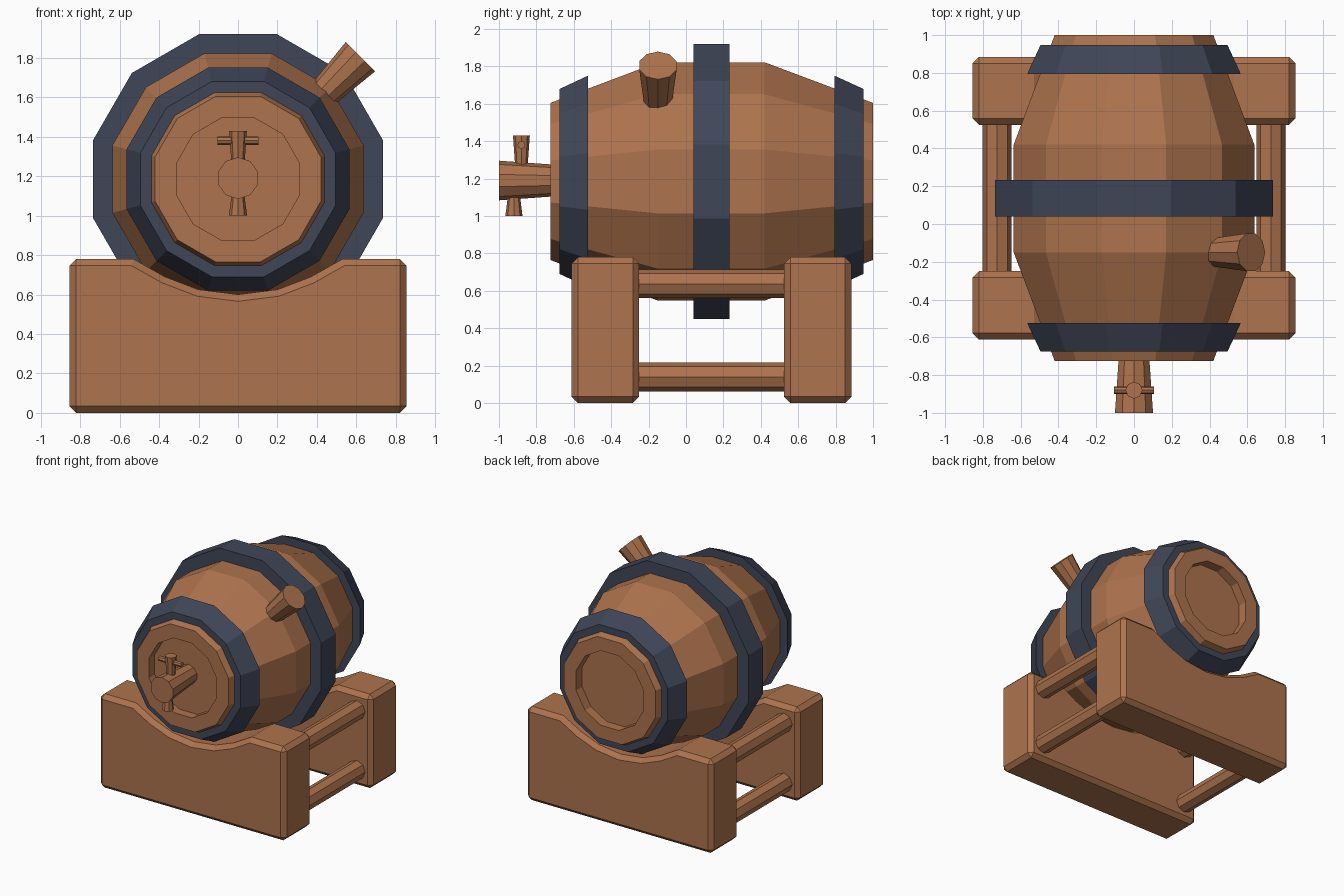
import bpy, bmesh, math
from mathutils import Vector

if "Cube" in bpy.data.objects:
    bpy.data.objects.remove(bpy.data.objects["Cube"])

CZ = 1.185                      # height of the barrel axis


def material(name, rgb):
    m = bpy.data.materials.new(name)
    m.diffuse_color = (*rgb, 1)
    m.use_nodes = True
    m.node_tree.nodes["Principled BSDF"].inputs["Base Color"].default_value = m.diffuse_color
    return m


WOOD = material("brown wood", (0.42, 0.172, 0.075))
IRON = material("dark blue iron", (0.050, 0.061, 0.095))


def finish(name, bm, mat):
    bmesh.ops.recalc_face_normals(bm, faces=bm.faces)
    me = bpy.data.meshes.new(name)
    bm.to_mesh(me)
    bm.free()
    me.materials.append(mat)
    ob = bpy.data.objects.new(name, me)
    bpy.context.collection.objects.link(ob)
    return ob


def lathe(name, profile, mat, closed=False, n=12):
    """Revolve (apothem, y) points round the barrel axis, flat side on top."""
    bm = bmesh.new()
    rings = []
    for a, y in profile:
        r = a / math.cos(math.pi / n)
        rings.append([bm.verts.new((r * math.cos(t), y, CZ + r * math.sin(t)))
                      for t in ((i + 0.5) * 2 * math.pi / n for i in range(n))])
    pairs = list(zip(rings, rings[1:]))
    if closed:
        pairs.append((rings[-1], rings[0]))
    else:
        bm.faces.new(rings[0])
        bm.faces.new(rings[-1])
    for p, q in pairs:
        for i in range(n):
            j = (i + 1) % n
            bm.faces.new((p[i], p[j], q[j], q[i]))
    return finish(name, bm, mat)


def peg(name, a, b, ra, rb, n=8):
    """Tapered rod from point a to point b."""
    a, b = Vector(a), Vector(b)
    d = b - a
    bm = bmesh.new()
    bmesh.ops.create_cone(bm, cap_ends=True, segments=n, radius1=ra, radius2=rb, depth=d.length)
    bm.transform(d.to_track_quat('Z', 'Y').to_matrix().to_4x4())
    bmesh.ops.translate(bm, verts=bm.verts, vec=(a + b) / 2)
    return finish(name, bm, WOOD)


# Barrel with a recessed head at each end
lathe("barrel", [(0.31, -0.65), (0.31, -0.725), (0.42, -0.725), (0.637, -0.15),
                 (0.637, 0.42), (0.42, 1.0), (0.31, 1.0), (0.31, 0.92)], WOOD)

# Iron hoops
lathe("front_hoop", [(0.40, -0.675), (0.495, -0.675), (0.565, -0.525), (0.45, -0.525)], IRON, True)
lathe("middle_hoop", [(0.60, 0.04), (0.735, 0.04), (0.735, 0.232), (0.60, 0.232)], IRON, True)
lathe("back_hoop", [(0.45, 0.795), (0.565, 0.795), (0.495, 0.948), (0.40, 0.948)], IRON, True)

# Bung, pointing out of the upper right side
u = math.sqrt(0.5)
peg("bung", (0.58 * u, -0.15, CZ + 0.58 * u), (0.877 * u, -0.15, CZ + 0.877 * u), 0.075, 0.105, 10)

# Tap: body, spout, key and crossbar
peg("tap_body", (0, -0.64, CZ + 0.005), (0, -1.0, CZ + 0.005), 0.08, 0.106, 10)
peg("tap_spout", (0, -0.92, 1.14), (0, -0.92, 1.0), 0.028, 0.046)
peg("tap_key", (0, -0.88, 1.22), (0, -0.88, 1.43), 0.03, 0.045)
peg("tap_crossbar", (-0.105, -0.88, 1.38), (0.105, -0.88, 1.38), 0.021, 0.021)

# Cradle blocks with a curved seat for the barrel
half = [(0.855, 0), (0.855, 0.78), (0.53, 0.78), (0.37, 0.69), (0.2, 0.625)]
outline = half + [(0, 0.60)] + [(-x, z) for x, z in reversed(half)]
for name, y0, y1 in (("front_cradle", -0.612, -0.25), ("back_cradle", 0.525, 0.885)):
    bm = bmesh.new()
    face = bm.faces.new([bm.verts.new((x, y0, z)) for x, z in outline])
    ext = bmesh.ops.extrude_face_region(bm, geom=[face])["geom"]
    bmesh.ops.translate(bm, vec=(0, y1 - y0, 0),
                        verts=[v for v in ext if isinstance(v, bmesh.types.BMVert)])
    ob = finish(name, bm, WOOD)
    bev = ob.modifiers.new("chamfer", 'BEVEL')
    bev.width = 0.034
    bev.segments = 1
    bev.limit_method = 'ANGLE'
    bev.angle_limit = math.radians(40)

# Rails joining the cradle blocks
for side, sx in (("left", -1), ("right", 1)):
    for level, z in (("lower", 0.14), ("upper", 0.638)):
        peg(f"{side}_{level}_rail", (sx * 0.725, -0.3, z), (sx * 0.725, 0.57, z), 0.077, 0.077)
